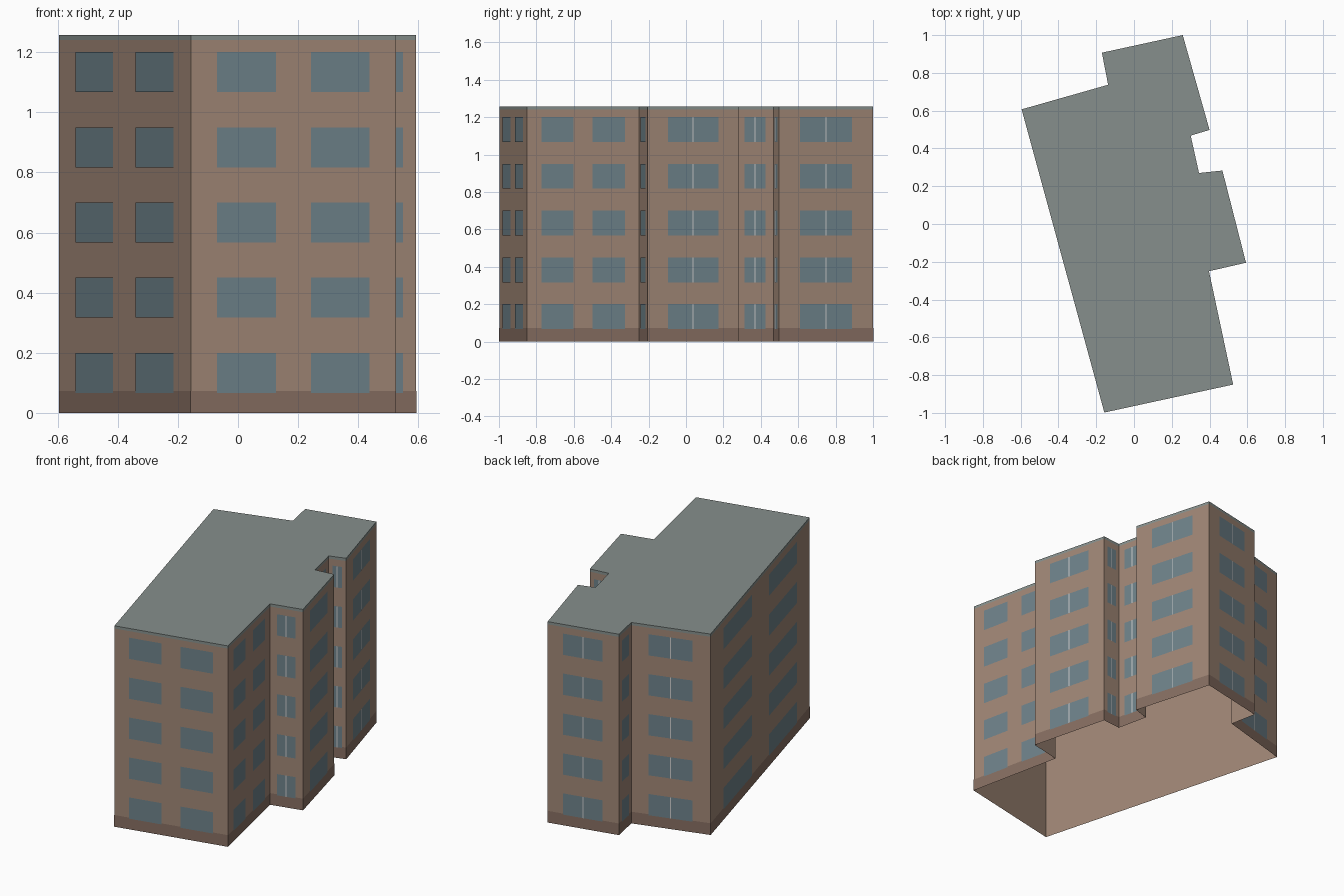
import bpy
from mathutils import Vector

if "Cube" in bpy.data.objects:
    bpy.data.objects.remove(bpy.data.objects["Cube"])

# Footprint corners, counter-clockwise from the front left
PLAN = [Vector(p) for p in [
    (-0.157, -0.998), (0.525, -0.85), (0.397, -0.25), (0.593, -0.205),
    (0.468, 0.283), (0.344, 0.27), (0.30, 0.468), (0.40, 0.498),
    (0.258, 1.0), (-0.17, 0.907), (-0.137, 0.737), (-0.595, 0.607)]]
N = len(PLAN)
EAVES, TOP = 1.24, 1.257
FLOORS, STOREY, SILL, WIN_H = 5, 0.25, 0.067, 0.133


def material(name, rgb):
    m = bpy.data.materials.new(name)
    m.diffuse_color = (*rgb, 1)
    m.use_nodes = True
    m.node_tree.nodes["Principled BSDF"].inputs["Base Color"].default_value = m.diffuse_color
    return m


def add(name, verts, faces, mat):
    me = bpy.data.meshes.new(name)
    me.from_pydata(verts, [], faces)
    me.materials.append(mat)
    ob = bpy.data.objects.new(name, me)
    bpy.context.collection.objects.link(ob)


def edge_normal(a, b):
    d = (b - a).normalized()
    return Vector((d.y, -d.x))


def outline(off):
    # Footprint pushed outward by off, with mitred corners
    pts = []
    for i, p in enumerate(PLAN):
        n1 = edge_normal(PLAN[i - 1], p)
        n2 = edge_normal(p, PLAN[(i + 1) % N])
        pts.append(p + (n1 + n2) * off / (1 + n1.dot(n2)))
    return pts


def band(name, z0, z1, off, mat, cap=False):
    pts = outline(off)
    verts = [(p.x, p.y, z) for z in (z0, z1) for p in pts]
    faces = [(i, (i + 1) % N, (i + 1) % N + N, i + N) for i in range(N)]
    if cap:
        faces.append(tuple(range(N, 2 * N)))
    add(name, verts, faces, mat)


def panels(name, spans, off, mat):
    # Flat rectangles on the walls, repeated on each floor
    verts, faces = [], []
    for a, b, t0, t1 in spans:
        o = edge_normal(a, b) * off
        p, q = a.lerp(b, t0) + o, a.lerp(b, t1) + o
        for f in range(FLOORS):
            z0 = SILL + f * STOREY
            z1 = z0 + WIN_H
            k = len(verts)
            verts += [(p.x, p.y, z0), (q.x, q.y, z0), (q.x, q.y, z1), (p.x, p.y, z1)]
            faces.append((k, k + 1, k + 2, k + 3))
    add(name, verts, faces, mat)


wall = material("wall", (0.35, 0.24, 0.18))
base = material("plinth", (0.24, 0.156, 0.12))
roof = material("roof", (0.24, 0.275, 0.262))
glass = material("glass", (0.156, 0.223, 0.254))
trim = material("trim", (0.55, 0.56, 0.55))

# Open-bottomed wall shell, plinth band and flat roof with fascia
band("walls", 0, EAVES, 0, wall)
band("plinth", 0, 0.073, 0.001, base)
band("roof", EAVES, TOP, 0, roof, cap=True)

# Long walls carry two windows, short ones a single divided window
windows, mullions = [], []
for i in range(N):
    a, b = PLAN[i], PLAN[(i + 1) % N]
    length = (b - a).length
    if length > 0.6:
        windows += [(a, b, 0.128, 0.415), (a, b, 0.585, 0.872)]
    else:
        windows.append((a, b, 0.22, 0.775))
        h = 0.003 / length
        mullions.append((a, b, 0.4975 - h, 0.4975 + h))
panels("windows", windows, 0.002, glass)
panels("window_mullions", mullions, 0.003, trim)
